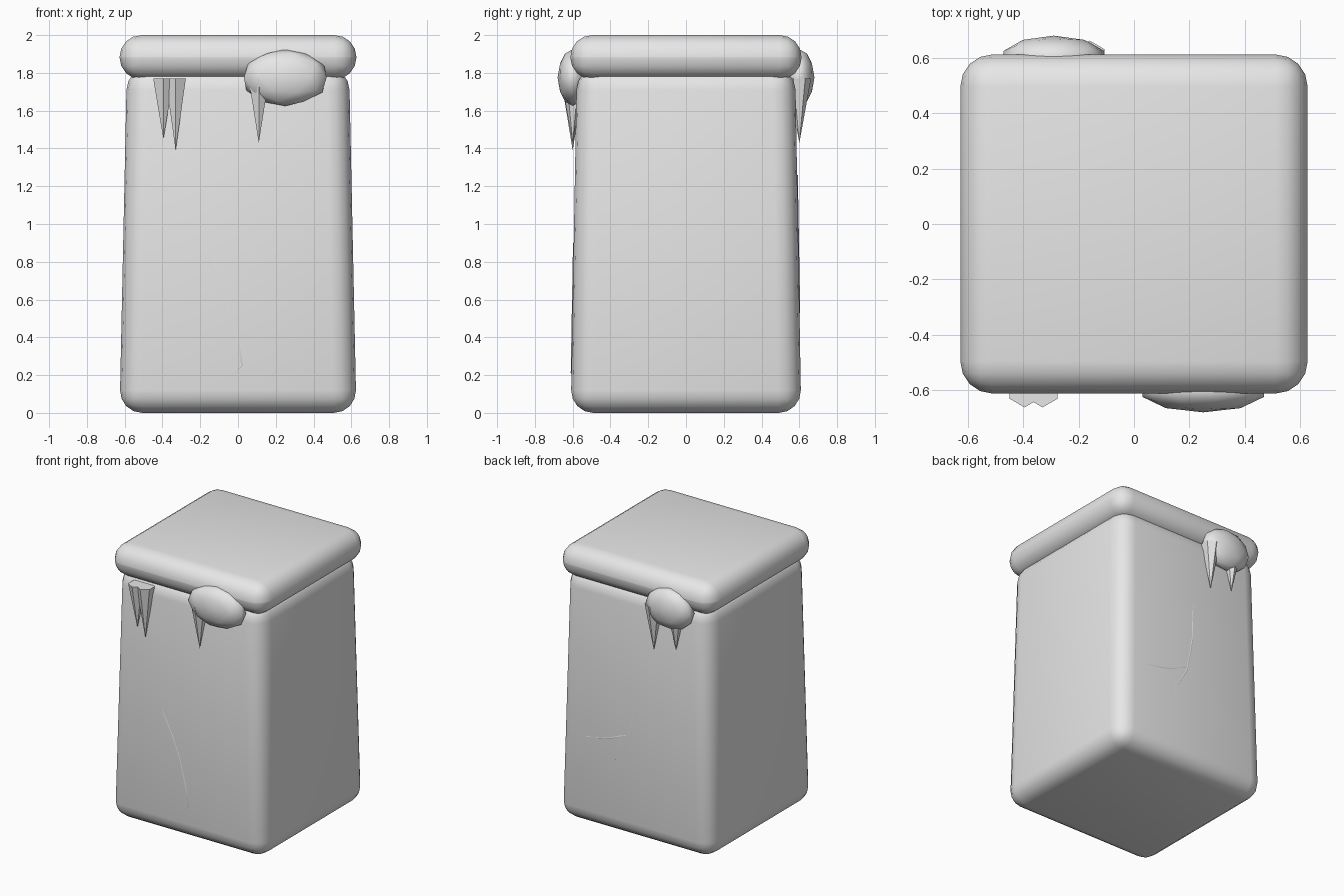
import bpy, bmesh, math
from mathutils import Vector, Matrix

if "Cube" in bpy.data.objects:
    bpy.data.objects.remove(bpy.data.objects["Cube"], do_unlink=True)

grey = bpy.data.materials.new("plain_grey")
grey.use_nodes = True
grey.diffuse_color = (0.8, 0.8, 0.8, 1)
grey.node_tree.nodes["Principled BSDF"].inputs["Base Color"].default_value = (0.8, 0.8, 0.8, 1)

BODY_TOP = 1.83
BASE_Y, TOP_Y = 0.61, 0.578


def finish(name, bm, smooth):
    bmesh.ops.recalc_face_normals(bm, faces=bm.faces[:])
    for f in bm.faces:
        f.smooth = smooth
    mesh = bpy.data.meshes.new(name)
    bm.to_mesh(mesh)
    bm.free()
    mesh.materials.append(grey)
    ob = bpy.data.objects.new(name, mesh)
    bpy.context.collection.objects.link(ob)
    return ob


def rounded_box(name, bottom, top, z0, z1, radius):
    """Box with separate bottom and top half sizes and rounded edges."""
    bm = bmesh.new()
    bmesh.ops.create_cube(bm, size=2)
    for v in bm.verts:
        half, z = (top, z1) if v.co.z > 0 else (bottom, z0)
        v.co = Vector((v.co.x * half[0], v.co.y * half[1], z))
    bmesh.ops.bevel(bm, geom=bm.edges[:], offset=radius, segments=4,
                    profile=0.5, affect='EDGES', clamp_overlap=True)
    return finish(name, bm, True)


def icicle(name, x, y, tip, top=1.77, radius=0.062):
    bm = bmesh.new()
    bmesh.ops.create_cone(bm, cap_ends=True, segments=6, radius1=0,
                          radius2=radius, depth=top - tip)
    bmesh.ops.remove_doubles(bm, verts=bm.verts[:], dist=0.0001)
    # turn one ridge of the hexagon outwards
    ridge = max(bm.verts, key=lambda v: v.co.z * 10 + v.co.y).co
    angle = math.pi / 2 - math.atan2(ridge.y, ridge.x)
    bm.transform(Matrix.Translation((x, y, (top + tip) / 2)) @ Matrix.Rotation(angle, 4, 'Z'))
    finish(name, bm, False)


def snow_lump(name, centre, radii):
    bm = bmesh.new()
    bmesh.ops.create_icosphere(bm, subdivisions=2, radius=1)
    bm.transform(Matrix.Translation(centre) @ Matrix.Diagonal((*radii, 1)))
    finish(name, bm, True)


def crack(name, points, side, width=0.022):
    """Thin raised ribbon that follows the sloping wall."""
    bm = bmesh.new()
    rows = []
    for i, (x, z) in enumerate(points):
        a = Vector(points[max(i - 1, 0)])
        b = Vector(points[min(i + 1, len(points) - 1)])
        d = (b - a).normalized()
        w = width / 2 * (0.3 if i in (0, len(points) - 1) else 1)
        wall = BASE_Y + (TOP_Y - BASE_Y) * z / BODY_TOP
        row = []
        for s, lift in ((-1, -0.004), (0, 0.004), (1, -0.004)):
            row.append(bm.verts.new((x - d.y * w * s, side * (wall + lift), z + d.x * w * s)))
        rows.append(row)
    for r0, r1 in zip(rows, rows[1:]):
        for k in range(2):
            bm.faces.new((r0[k], r0[k + 1], r1[k + 1], r1[k]))
    bmesh.ops.recalc_face_normals(bm, faces=bm.faces[:])
    # ribbons must face away from the wall
    flip = bm.faces[:] if sum(f.normal.y for f in bm.faces) * side < 0 else []
    mesh_flip = bool(flip)
    ob = finish(name, bm, True)
    if mesh_flip:
        ob.data.flip_normals()


# Main block and its overhanging cap
rounded_box("block_body", (0.627, BASE_Y), (0.588, TOP_Y), 0, BODY_TOP, 0.12)
rounded_box("snow_cap", (0.627, 0.612), (0.627, 0.612), 1.765, 2.0, 0.116)

# Lumps of snow hanging over the rim
snow_lump("front_snow_lump", (0.25, -0.60, 1.775), (0.23, 0.08, 0.15))
snow_lump("back_snow_lump", (-0.29, 0.60, 1.775), (0.19, 0.08, 0.15))

# Icicles
icicle("front_icicle_outer", -0.395, -0.60, 1.45)
icicle("front_icicle_inner", -0.33, -0.60, 1.39)
icicle("front_icicle_under_lump", 0.11, -0.60, 1.43)
icicle("back_icicle_long", -0.16, 0.60, 1.43)
icicle("back_icicle_short", -0.34, 0.60, 1.48)

# Faint cracks in the walls
crack("front_crack", [(-0.2, 0.9), (-0.12, 0.74), (-0.06, 0.6), (0, 0.38),
                      (0.02, 0.25), (-0.03, 0.21)], -1)
crack("back_crack_main", [(-0.02, 1.26), (-0.01, 1.0), (0.04, 0.74), (0.16, 0.53)], 1)
crack("back_crack_branch", [(0.39, 0.65), (0.2, 0.69), (0.03, 0.76)], 1)
